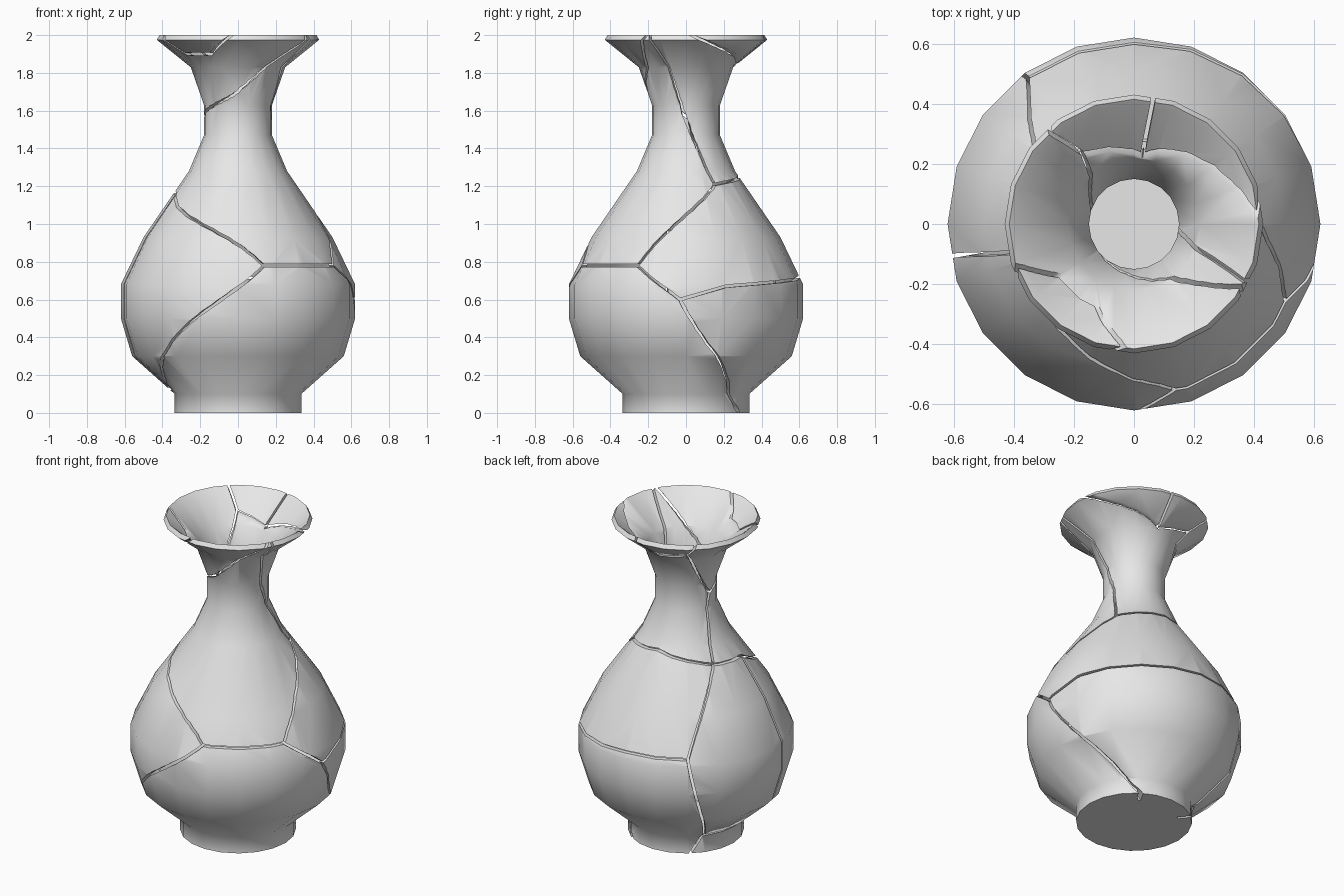
import bpy, bmesh, math
from mathutils import Vector

cube = bpy.data.objects.get("Cube")
if cube:
    bpy.data.objects.remove(cube)

SIDES = 20
WALL = 0.03
HALF_GAP = 0.007

# Outer profile as (radius, height)
OUTER = [(0.335, 0), (0.335, 0.1), (0.56, 0.3), (0.62, 0.5), (0.62, 0.68), (0.5, 0.93),
         (0.26, 1.28), (0.18, 1.47), (0.18, 1.63), (0.25, 1.83), (0.43, 1.975), (0.415, 2.0)]


def radius_at(z):
    for (r0, z0), (r1, z1) in zip(OUTER, OUTER[1:]):
        if z <= z1:
            return r0 + (r1 - r0) * (z - z0) / (z1 - z0)
    return OUTER[-1][0]


def link_mesh(name, bm):
    """Make an object whose faces all point outward."""
    bmesh.ops.recalc_face_normals(bm, faces=bm.faces)
    if bm.calc_volume(signed=True) < 0:
        bmesh.ops.reverse_faces(bm, faces=bm.faces)
    mesh = bpy.data.meshes.new(name)
    bm.to_mesh(mesh)
    bm.free()
    obj = bpy.data.objects.new(name, mesh)
    bpy.context.collection.objects.link(obj)
    return obj


def volume(mesh):
    bm = bmesh.new()
    bm.from_mesh(mesh)
    size = bm.calc_volume(signed=True)
    bm.free()
    return size


def bridge(bm, rings):
    """Skin consecutive closed rings and cap both ends."""
    for a, b in zip(rings, rings[1:]):
        n = len(a)
        for i in range(n):
            bm.faces.new((a[i], a[(i + 1) % n], b[(i + 1) % n], b[i]))
    bm.faces.new(rings[0][::-1])
    bm.faces.new(rings[-1])


# Hollow vase: outside going up, inside going down to the floor
def make_vase():
    inner = [(r - WALL, max(z, 0.04)) for r, z in OUTER[:-2]]
    path = OUTER + [(0.395, 1.985)] + inner[::-1]
    bm = bmesh.new()
    rings = []
    for r, z in path:
        angles = [math.tau * i / SIDES + math.pi / 2 for i in range(SIDES)]
        rings.append([bm.verts.new((r * math.cos(a), r * math.sin(a), z)) for a in angles])
    bridge(bm, rings)
    return link_mesh("cracked_vase", bm)


# Crack meeting points as (angle in degrees, height)
FRONT = (-76, 0.78)
FRONT_RIGHT = (-27, 0.78)
RIGHT = (-3, 0.6)
RIGHT_HIGH = (30, 1.21)
BACK_LOW = (126, 0.72)
BACK_HIGH = (154, 1.18)
LEFT_HIGH = (195, 1.16)
LEFT_LOW = (190, 0.13)
FOOT = (142, 0.12)
NECK = (174, 1.56)
RIM_RIGHT = (-28, 2.03)
RIM_BACK = (83, 1.84)
RIM_LEFT = (126, 1.89)

CRACKS = [
    [FRONT, LEFT_HIGH],
    [FRONT, (230, 0.35), LEFT_LOW],
    [FRONT, FRONT_RIGHT],
    [FRONT_RIGHT, RIGHT],
    [FRONT_RIGHT, RIGHT_HIGH],
    [RIGHT, (20, 0.67), (90, 0.72), BACK_LOW],
    [RIGHT, (60, -0.02)],
    [RIGHT_HIGH, (90, 1.25), BACK_HIGH],
    [RIGHT_HIGH, (0, 1.55), RIM_RIGHT],
    [BACK_LOW, BACK_HIGH],
    [BACK_LOW, FOOT],
    [FOOT, (127, -0.02)],
    [FOOT, LEFT_LOW],
    [BACK_HIGH, LEFT_HIGH],
    [LEFT_HIGH, (190, 0.72), LEFT_LOW],
    [BACK_HIGH, NECK],
    [NECK, (270, 1.7), RIM_RIGHT],
    [NECK, RIM_LEFT],
    [RIM_LEFT, (134, 2.03)],
    [RIM_BACK, RIM_LEFT],
    [RIM_BACK, (81, 2.03)],
    [RIM_BACK, (0, 2.02)],
    [(270, 2.03), (245, 1.9), (215, 1.9), (196, 2.03)],
]


def surface_point(angle, z):
    a = math.radians(angle)
    r = radius_at(z)
    return Vector((r * math.cos(a), r * math.sin(a), z))


# Thin wall that follows one crack through the clay
def make_cutter(nodes, steps=8):
    corners = [surface_point(*n) for n in nodes]
    points = []
    for a, b in zip(corners, corners[1:]):
        points += [a.lerp(b, i / steps) for i in range(steps)]
    points.append(corners[-1])
    spots = []
    for p in points:
        out = Vector((p.x, p.y, 0)).normalized()
        spots.append((out * radius_at(p.z) + Vector((0, 0, p.z)), out))
    bm = bmesh.new()
    rings = []
    for i, (p, out) in enumerate(spots):
        along = spots[min(i + 1, len(spots) - 1)][0] - spots[max(i - 1, 0)][0]
        side = along.cross(out).normalized() * HALF_GAP
        low, high = p - out * 0.08, p + out * 0.05
        rings.append([bm.verts.new(v) for v in (low - side, high - side, high + side, low + side)])
    bridge(bm, rings)
    bmesh.ops.triangulate(bm, faces=bm.faces)
    cutter = link_mesh("crack_cutter", bm)
    cutter.hide_render = True
    return cutter


# Cut one crack, keeping the result only if the clay stays whole
def cut_crack(vase, cutter):
    before = volume(vase.data)
    for solver in ('EXACT', 'MANIFOLD'):
        cut = vase.modifiers.new("crack", 'BOOLEAN')
        cut.operation = 'DIFFERENCE'
        cut.solver = solver
        cut.object = cutter
        bpy.context.view_layer.update()
        graph = bpy.context.evaluated_depsgraph_get()
        result = bpy.data.meshes.new_from_object(vase.evaluated_get(graph))
        vase.modifiers.clear()
        if 0.9 * before < volume(result) < before:
            vase.data = result
            break
    bpy.data.objects.remove(cutter)


vase = make_vase()
for crack in CRACKS:
    cut_crack(vase, make_cutter(crack))

# Plain grey clay
clay = bpy.data.materials.new("grey_clay")
clay.use_nodes = True
clay.diffuse_color = (0.8, 0.8, 0.8, 1)
clay.node_tree.nodes["Principled BSDF"].inputs["Base Color"].default_value = (0.8, 0.8, 0.8, 1)
vase.data.materials.clear()
vase.data.materials.append(clay)

bpy.ops.object.select_all(action='DESELECT')
vase.select_set(True)
bpy.context.view_layer.objects.active = vase
bpy.ops.object.shade_smooth_by_angle(angle=math.radians(50))
